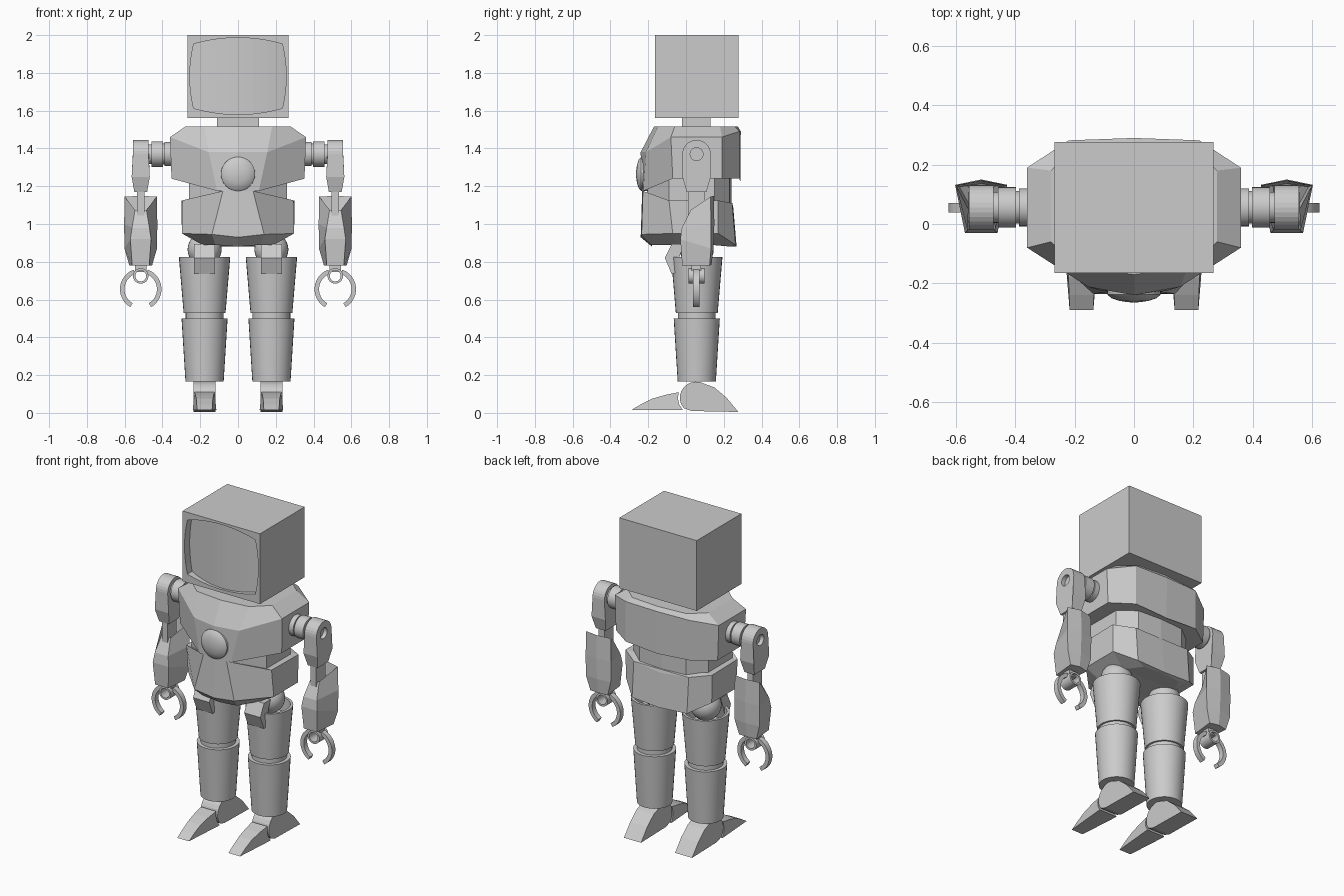
import bpy, bmesh
from math import sin, cos, pi, sqrt, radians

if "Cube" in bpy.data.objects:
    bpy.data.objects.remove(bpy.data.objects["Cube"])


def finish(name, bm, mirror=False, smooth=False):
    bmesh.ops.remove_doubles(bm, verts=bm.verts, dist=1e-5)
    bmesh.ops.recalc_face_normals(bm, faces=bm.faces)
    me = bpy.data.meshes.new(name)
    bm.to_mesh(me)
    bm.free()
    ob = bpy.data.objects.new(name, me)
    bpy.context.collection.objects.link(ob)
    if smooth:
        bpy.ops.object.select_all(action='DESELECT')
        ob.select_set(True)
        bpy.context.view_layer.objects.active = ob
        bpy.ops.object.shade_smooth_by_angle(angle=radians(35))
    if mirror:
        ob.modifiers.new("mirror", 'MIRROR').use_mirror_merge = False
    return ob


def skin(rings, cap='ngon', closed=False):
    """Bridge equal-length rings of points; cap the two ends."""
    bm = bmesh.new()
    vs = [[bm.verts.new(p) for p in r] for r in rings]
    n = len(rings[0])
    for a, b in zip(vs, vs[1:] + vs[:1] if closed else vs[1:]):
        for i in range(n):
            bm.faces.new((a[i], a[(i + 1) % n], b[(i + 1) % n], b[i]))
    if not closed:
        for r in (vs[0], vs[-1]):
            if cap == 'ngon':
                bm.faces.new(r)
            else:
                for i in range(n // 2):
                    idx = dict.fromkeys((i, i + 1, n - i - 1, (n - i) % n))
                    bm.faces.new([r[k] for k in idx])
    return bm


def lathe(name, axis, c, prof, segs=32, mirror=False, closed=False):
    """Turn (position, radius) points around an axis through c."""
    rings = []
    for t, r in prof:
        ring = []
        for k in range(segs):
            u, v = max(r, 1e-6) * cos(2 * pi * k / segs), max(r, 1e-6) * sin(2 * pi * k / segs)
            ring.append({'x': (t, c[1] + u, c[2] + v), 'y': (c[0] + u, t, c[2] + v),
                         'z': (c[0] + u, c[1] + v, t)}[axis])
        rings.append(ring)
    return finish(name, skin(rings, closed=closed), mirror, True)


def slab(name, outline, cx, half, mirror=True):
    """Side outline (y, z) with a half width that may vary."""
    rings = [[(cx + s * half(y, z), y, z) for y, z in outline] for s in (-1, 1)]
    return finish(name, skin(rings), mirror)


def torso(name, halves):
    """Loft of half cross-sections mirrored over x = 0."""
    rings = [h + [(-x, y, z) for x, y, z in h[-2:0:-1]] for h in halves]
    return finish(name, skin(rings, 'strip'))


def box(name, x0, x1, y0, y1, z0, z1, mirror=False):
    rings = [[(x0, y0, z), (x1, y0, z), (x1, y1, z), (x0, y1, z)] for z in (z0, z1)]
    return finish(name, skin(rings), mirror)


def cut(ob, cutter):
    cutter.hide_render = True
    cutter.hide_viewport = True
    m = ob.modifiers.new("cut", 'BOOLEAN')
    m.operation, m.solver, m.object = 'DIFFERENCE', 'EXACT', cutter


# Head: box with a barrel-shaped recess and a bulging screen floor
head = box("head", -.268, .268, -.165, .277, 1.56, 2.0)
cols = []
for x in [-.255, -.252, -.246] + [-.235 + .47 * i / 12 for i in range(13)] + [.246, .252, .255]:
    a = abs(x)
    h = .17 + .033 * (1 - (a / .235) ** 2) if a <= .2351 else .17 * sqrt(max(.02, 1 - (a - .235) / .02))
    y = -.15 + .035 * (x / .25) ** 2
    cols.append([(x, -.3, 1.783 - h), (x, -.3, 1.783 + h), (x, y, 1.783 + h), (x, y, 1.783 - h)])
cut(head, finish("screen_cutter", skin(cols)))
box("neck", -.112, .112, -.02, .13, 1.49, 1.57)

# Torso: chest, waist and pelvis
torso("chest", [
    [(0, -.17, 1.515), (.18, -.15, 1.515), (.28, -.06, 1.515),
     (.28, .18, 1.515), (.19, .26, 1.515), (0, .275, 1.515)],
    [(0, -.24, 1.38), (.155, -.212, 1.38), (.36, -.08, 1.46),
     (.36, .19, 1.46), (.22, .282, 1.49), (0, .29, 1.49)],
    [(0, -.235, 1.175), (.11, -.225, 1.175), (.352, -.07, 1.24),
     (.352, .19, 1.24), (.22, .282, 1.24), (0, .288, 1.225)]])
torso("waist", [[(0, -.205, z), (.1, -.205, z), (.26, -.09, z),
                 (.26, .15, z), (.16, .23, z), (0, .24, z)] for z in (1.08, 1.26)])
torso("pelvis", [
    [(0, -.232, 1.175), (.08, -.228, 1.175), (.295, -.09, 1.125),
     (.30, .17, 1.125), (.19, .245, 1.11), (0, .25, 1.09)],
    [(0, -.24, .93), (.138, -.235, .945), (.297, -.07, .95),
     (.297, .17, .95), (.19, .262, .89), (0, .268, .88)],
    [(0, -.18, .88), (.12, -.18, .89), (.19, -.06, .89),
     (.19, .13, .89), (.13, .24, .88), (0, .26, .88)]])
lathe("chest_button", 'y', (0, 0, 1.265),
      [(-.2, .092), (-.238, .09), (-.25, .076), (-.259, .05), (-.263, .025), (-.265, 0)])

# Arms
AX, AY, AZ = .515, .056, 1.37
lathe("shoulder_joint", 'x', (0, AY, AZ),
      [(.33, .064), (.388, .064), (.388, .055), (.397, .055), (.397, .068),
       (.458, .068), (.458, .052), (.485, .052)], mirror=True)
arc = [(AY + .075 * cos(pi * k / 14), AZ + .075 * sin(pi * k / 14)) for k in range(15)]
upper = slab("upper_arm", arc + [(-.019, 1.25), (.004, 1.17), (.108, 1.17), (.131, 1.25)], AX,
             lambda y, z: .034 if z < 1.2 else .048 if z < 1.3 else .041, mirror=False)
cut(upper, lathe("bore_cutter", 'x', (0, AY, AZ), [(.53, .034), (.65, .034)], 24))
upper.modifiers.new("mirror", 'MIRROR')
box("elbow_bar", .495, .535, .01, .1, 1.04, 1.19, mirror=True)

# Forearm: tapered shell with an open top
levels = [(.045, -.02, .78, .06, .125, .78, .135), (.055, -.03, .92, .086, .132, .87, .146),
          (.046, -.022, .98, .088, .132, 1.0, .15), (.03, .025, 1.075, .085, .13, 1.145, .147)]
rings = [[(AX - fw, fy, fz), (AX + fw, fy, fz), (AX + bw, by, bz), (AX, ry, bz + .004), (AX - bw, by, bz)]
         for fw, fy, fz, bw, by, bz, ry in levels]
bm = skin(rings)
bm.normal_update()
top = list(bm.faces)[-1]
bmesh.ops.recalc_face_normals(bm, faces=bm.faces)
bmesh.ops.inset_region(bm, faces=[top], thickness=.013)
bmesh.ops.translate(bm, verts=top.verts, vec=(0, 0, -.08))
finish("forearm", bm, True)

# Hand: wrist tube and two curved claws
box("wrist", .485, .545, .03, .08, .745, .79, mirror=True)
lathe("wrist_tube", 'y', (AX, 0, .725), [(.012, .041), (.098, .041), (.098, .029), (.012, .029)],
      24, mirror=True, closed=True)
for side, s in (("outer", 1), ("inner", -1)):
    claw = []
    for k in range(13):
        t = radians(20 + 130 * k / 12)
        claw.append([(AX + s * r * sin(t), y, .655 + r * cos(t))
                     for r, y in ((.086, .038), (.11, .038), (.11, .071), (.086, .071))])
    finish(side + "_claw", skin(claw), True, True)

# Legs
LX, LY = .177, .057
lathe("hip_ball", 'z', (LX, LY, 0),
      [(.865 - .09 * cos(pi * k / 14), .09 * sin(pi * k / 14)) for k in range(15)], mirror=True)
slab("hip_plate", [(-.01, .895), (-.075, .895), (-.112, .82), (-.076, .735), (-.06, .74), (-.03, .84)],
     LX, lambda y, z: .056)
lathe("thigh", 'z', (LX, LY, 0),
      [(.53, .09), (.53, .111), (.825, .136), (.825, .12), (.74, .117)], mirror=True)
lathe("knee", 'z', (LX, LY, 0), [(.47, .1), (.55, .1)], mirror=True)
lathe("shin", 'z', (LX, LY, 0), [(.165, .101), (.5, .122)], mirror=True)

# Feet: rounded heel and separate toe wedge
heel = [(.055 - .088 * cos(radians(a)), .08 + .085 * sin(radians(a))) for a in range(-40, 121, 16)]
slab("heel", heel + [(.15, .135), (.215, .08), (.277, .005), (.03, .01)], LX, lambda y, z: .059)
gap = [(.055 - .098 * cos(radians(a)), .08 + .095 * sin(radians(a))) for a in (18, 0, -20, -42)]
slab("toe", [(-.29, .014), (-.24, .045), (-.18, .075), (-.11, .095)] + gap, LX,
     lambda y, z: .064 - .1 * z - .09 * max(0, -.04 - y))
